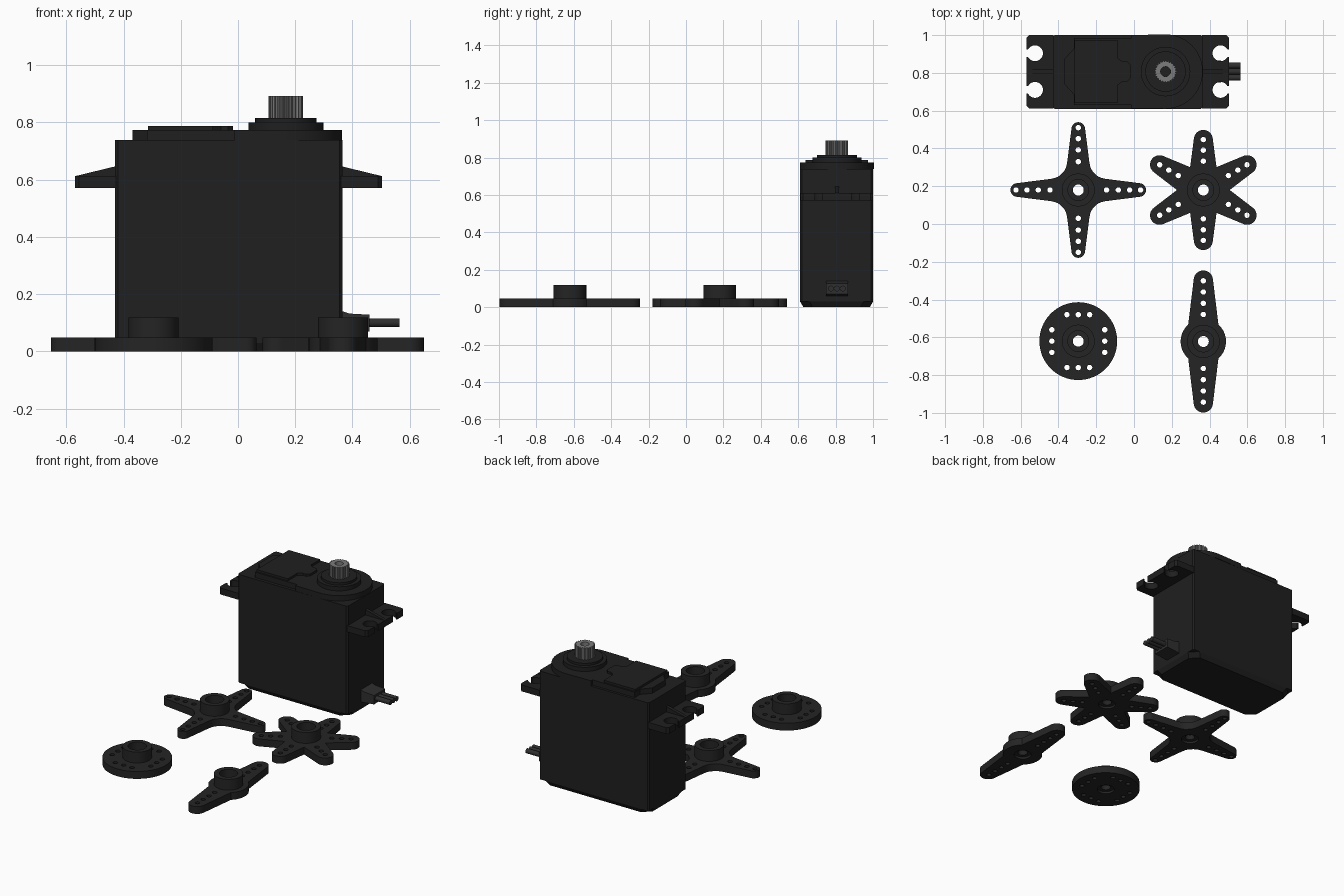
import bpy, bmesh
from math import sin, cos, pi, radians, asin

if "Cube" in bpy.data.objects:
    bpy.data.objects.remove(bpy.data.objects["Cube"])

YC, MX, SX = 0.807, -0.033, 0.167   # servo centre line, mirror plane, shaft x


def material(name, v):
    m = bpy.data.materials.new(name)
    m.diffuse_color = (v, v, v, 1)
    m.use_nodes = True
    m.node_tree.nodes["Principled BSDF"].inputs["Base Color"].default_value = m.diffuse_color
    return m


CASE, HORN = material("case_black", 0.014), material("horn_black", 0.018)
LEAD, METAL = material("lead_black", 0.028), material("metal", 0.2)


def arc(cx, cy, r, a0, a1, n):
    return [(cx + r * cos(a0 + (a1 - a0) * i / n), cy + r * sin(a0 + (a1 - a0) * i / n))
            for i in range(n + 1)]


def circle(cx, cy, r, n=16):
    return arc(cx, cy, r, 0, 2 * pi, n)[:-1]


def finish(name, bm, mat, loc=(0, 0, 0)):
    bmesh.ops.remove_doubles(bm, verts=bm.verts, dist=1e-5)
    bmesh.ops.recalc_face_normals(bm, faces=bm.faces)
    me = bpy.data.meshes.new(name)
    bm.to_mesh(me)
    bm.free()
    me.materials.append(mat)
    ob = bpy.data.objects.new(name, me)
    ob.location = loc
    bpy.context.collection.objects.link(ob)
    bpy.ops.object.select_all(action='DESELECT')
    ob.select_set(True)
    bpy.context.view_layer.objects.active = ob
    bpy.ops.object.shade_smooth_by_angle(angle=radians(30))
    return ob


def plate(name, loops, z0, z1, mat, loc=(0, 0, 0), upright=False, taper=0):
    """Extrude an outline with holes; upright swaps y and z."""
    cu = bpy.data.curves.new(name, 'CURVE')
    cu.dimensions, cu.fill_mode, cu.extrude = '2D', 'BOTH', (z1 - z0) / 2
    for pts in loops:
        sp = cu.splines.new('POLY')
        sp.points.add(len(pts) - 1)
        for p, (x, y) in zip(sp.points, pts):
            p.co = (x, y, 0, 1)
        sp.use_cyclic_u = True
    tmp = bpy.data.objects.new("tmp", cu)
    bpy.context.collection.objects.link(tmp)
    dg = bpy.context.evaluated_depsgraph_get()
    me = bpy.data.meshes.new_from_object(tmp.evaluated_get(dg))
    bm = bmesh.new()
    bm.from_mesh(me)
    bpy.data.objects.remove(tmp)
    bpy.data.curves.remove(cu)
    bpy.data.meshes.remove(me)
    for v in bm.verts:
        if taper and v.co.z < 0:
            v.co.x -= taper if v.co.x > MX else -taper
            v.co.y -= taper if v.co.y > YC else -taper
        v.co.z += (z0 + z1) / 2
        if upright:
            v.co.y, v.co.z = v.co.z, v.co.y
    return finish(name, bm, mat, loc)


def lathe(name, prof, mat, loc, n=48):
    bm = bmesh.new()
    rings = [[bm.verts.new((r * cos(2 * pi * i / n), r * sin(2 * pi * i / n), z))
              for i in range(n)] for r, z in prof]
    for a, b in zip(rings, rings[1:] + rings[:1]):
        for i in range(n):
            j = (i + 1) % n
            bm.faces.new((a[i], a[j], b[j], b[i]))
    return finish(name, bm, mat, loc)


def chamfered(x0, x1, y0, y1, c):
    return [(x0 + c, y0), (x1 - c, y0), (x1, y0 + c), (x1, y1 - c),
            (x1 - c, y1), (x0 + c, y1), (x0, y1 - c), (x0, y0 + c)]


# Servo case: tapered bottom cover, main body, stepped top
plate("bottom_cover", [chamfered(-0.43, 0.365, 0.61, 1.0, 0.05)], 0, 0.03, CASE, taper=0.018)
plate("main_case", [chamfered(-0.43, 0.365, 0.61, 1.0, 0.01)], 0.03, 0.738, CASE)
cover = [(-0.368, 0.74), (-0.318, 0.685), (-0.318, 0.63), (-0.013, 0.63), (-0.013, 0.612)]
cover += arc(SX, YC, 0.197, -pi / 2, pi / 2, 32)
cover += [(-0.013, 1.0), (-0.013, 0.984), (-0.318, 0.984), (-0.318, 0.929), (-0.368, 0.874)]
plate("top_cover", [cover], 0.738, 0.773, CASE)
panel = [(-0.314, 0.64), (-0.087, 0.64), (-0.087, 0.735), (-0.06, 0.755), (-0.035, 0.755),
         (-0.018, 0.772)]
panel += [(x, 2 * YC - y) for x, y in reversed(panel)]
plate("raised_panel", [panel], 0.773, 0.787, CASE)

# Stepped bearing collar and splined output shaft
lathe("bearing_collar", [(0.025, 0.773), (0.131, 0.773), (0.131, 0.8), (0.107, 0.8),
                         (0.107, 0.815), (0.025, 0.815)], CASE, (SX, YC, 0))
teeth = [((0.06 if i % 4 < 2 else 0.053) * cos(2 * pi * i / 100),
          (0.06 if i % 4 < 2 else 0.053) * sin(2 * pi * i / 100)) for i in range(100)]
plate("output_shaft", [teeth, circle(0, 0, 0.026, 24)], 0.815, 0.892, METAL, (SX, YC, 0))

# Mounting ears with open screw slots and a sloped rib
h, r = 0.02, 0.042
a = asin(h / r)
ear = [(0.36, 0.612), (0.49, 0.612), (0.504, 0.626)]
for yc in (YC - 0.097, YC + 0.097):
    ear += [(0.504, yc - h)] + arc(0.458, yc, r, -a, a - 2 * pi, 28) + [(0.504, yc + h)]
ear += [(0.504, 0.986), (0.49, 1.0), (0.36, 1.0)]
rib = [(0.36, 0.612), (0.504, 0.612), (0.36, 0.647)]
for side, flip in (("right", False), ("left", True)):
    def m(pts):
        return [(2 * MX - x, y) for x, y in pts] if flip else pts
    plate(side + "_ear", [m(ear)], 0.57, 0.612, CASE)
    plate(side + "_rib", [m(rib)], YC - 0.011, YC + 0.011, CASE, upright=True)

# Cable strain relief and three wires
plate("strain_relief", [[(0.36, 0.06), (0.46, 0.07), (0.46, 0.128), (0.39, 0.132), (0.36, 0.142)]],
      YC - 0.058, YC + 0.058, LEAD, upright=True)
for i in (-1, 0, 1):
    w = plate("wire_%d" % (i + 2), [circle(0, 0, 0.0155)], 0.44, 0.564, LEAD,
              (0, YC + i * 0.032, 0.1))
    w.rotation_euler.y = pi / 2


# Horns: flat plate with screw holes around a turned hub
def horn(name, x, y, outline, holes):
    loops = [outline, circle(0, 0, 0.087, 48)] + [circle(px, py, 0.0145) for px, py in holes]
    plate(name + "_plate", loops, 0, 0.048, HORN, (x, y, 0))
    lathe(name + "_hub", [(0.029, 0.014), (0.029, 0.045), (0.055, 0.045), (0.055, 0.119),
                          (0.087, 0.119), (0.087, 0), (0.052, 0), (0.052, 0.014)], HORN, (x, y, 0))


def armed_horn(name, x, y, n, tip, tip_r, valley, hole_ds):
    arm = arc(tip, 0, tip_r, -pi / 2 + 0.1, pi / 2 - 0.1, 16) + valley
    turns = [pi / 2 + 2 * pi * k / n for k in range(n)]

    def spin(pts):
        return [(px * cos(t) - py * sin(t), px * sin(t) + py * cos(t)) for t in turns for px, py in pts]
    horn(name, x, y, spin(arm), spin([(d, 0) for d in hole_ds]))


corner = [(0.145, 0.059), (0.122, 0.064), (0.106, 0.071), (0.094, 0.08)]
armed_horn("cross_horn", -0.295, 0.18, 4, 0.323, 0.036,
           corner + [(q, p) for p, q in reversed(corner)], (0.33, 0.272, 0.212, 0.15))
armed_horn("star_horn", 0.367, 0.18, 6, 0.268, 0.05,
           [(0.121, 0.07)], (0.267, 0.211, 0.153))
armed_horn("double_horn", 0.367, -0.622, 2, 0.325, 0.051,
           arc(0, 0, 0.12, 0.73, pi - 0.73, 24), (0.321, 0.262, 0.202, 0.143))
square = [(s * 0.14, t) for s in (-1, 1) for t in (-0.06, 0, 0.06)]
horn("round_horn", -0.295, -0.62, circle(0, 0, 0.206, 64), square + [(q, p) for p, q in square])
